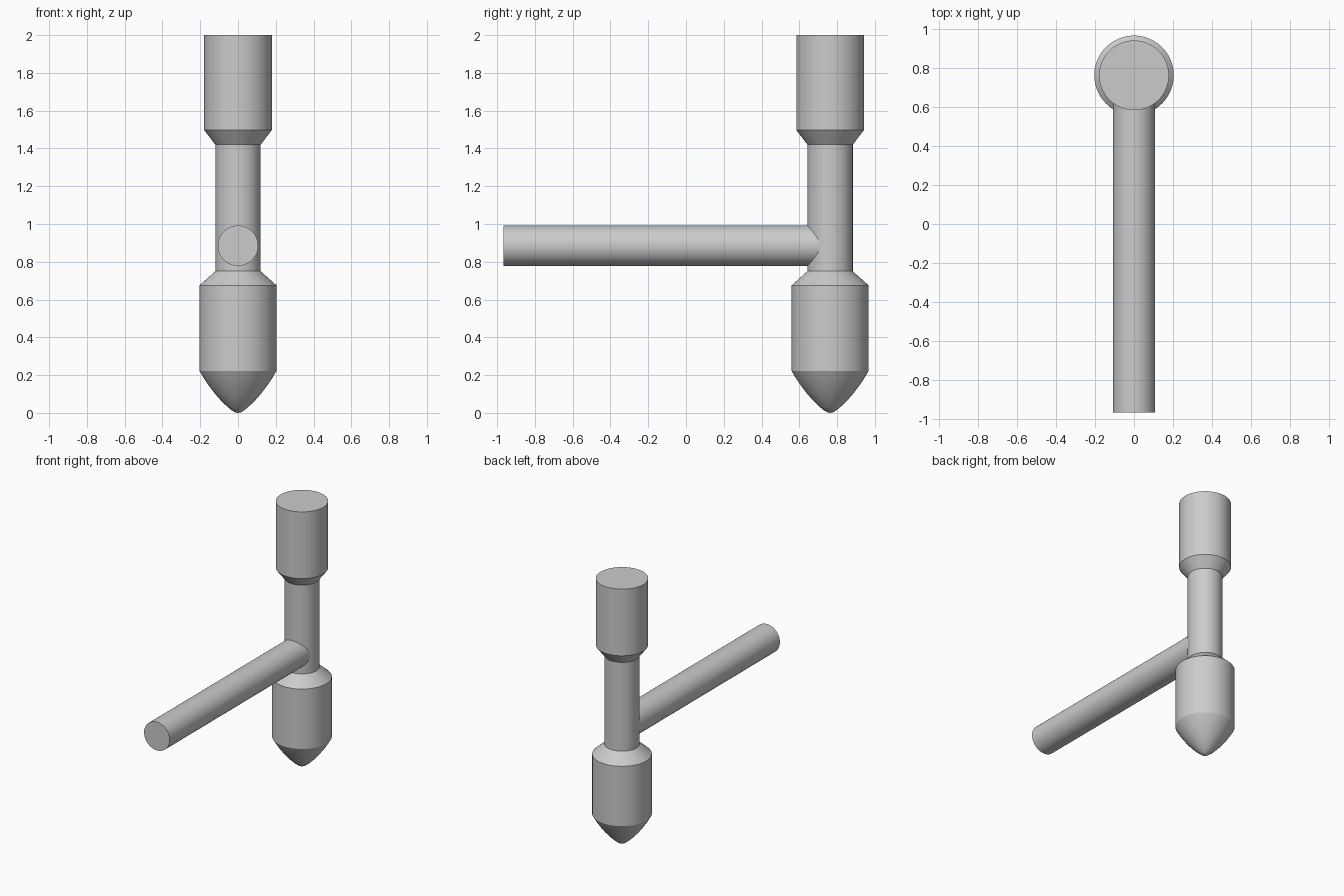
import bpy, bmesh, math
from mathutils import Matrix

if "Cube" in bpy.data.objects:
    bpy.data.objects.remove(bpy.data.objects["Cube"])


def lathe(name, profile, matrix, sides=96):
    """Spin a (radius, height) profile round z, then place it."""
    bm = bmesh.new()
    verts = [bm.verts.new((r, 0, z)) for r, z in profile]
    edges = [bm.edges.new(pair) for pair in zip(verts, verts[1:])]
    bmesh.ops.spin(bm, geom=verts + edges, cent=(0, 0, 0), axis=(0, 0, 1),
                   angle=math.tau, steps=sides, use_duplicate=False)
    bmesh.ops.remove_doubles(bm, verts=bm.verts, dist=1e-5)
    bmesh.ops.recalc_face_normals(bm, faces=bm.faces)
    bm.transform(matrix)
    mesh = bpy.data.meshes.new(name)
    bm.to_mesh(mesh)
    bm.free()
    obj = bpy.data.objects.new(name, mesh)
    bpy.context.collection.objects.link(obj)
    bpy.ops.object.select_all(action='DESELECT')
    obj.select_set(True)
    bpy.context.view_layer.objects.active = obj
    bpy.ops.object.shade_smooth_by_angle(angle=math.radians(25))
    return obj


# Hammer head: rounded point, lower barrel, neck and striking face
head_profile = [
    (0, 0), (0.012, 0.002), (0.028, 0.010), (0.055, 0.031), (0.09, 0.065),
    (0.125, 0.105), (0.16, 0.152), (0.185, 0.19), (0.204, 0.223),
    (0.204, 0.675), (0.12, 0.75), (0.12, 1.42),
    (0.179, 1.497), (0.179, 2.0), (0, 2.0),
]
lathe("hammer_head", head_profile, Matrix.Translation((0, 0.763, 0)))

# Handle: round bar running forward, ending just inside the neck
handle_length = 0.72 + 0.967
lathe("handle", [(0, 0), (0.107, 0), (0.107, handle_length), (0, handle_length)],
      Matrix.Translation((0, 0.72, 0.885)) @ Matrix.Rotation(math.pi / 2, 4, 'X'))
